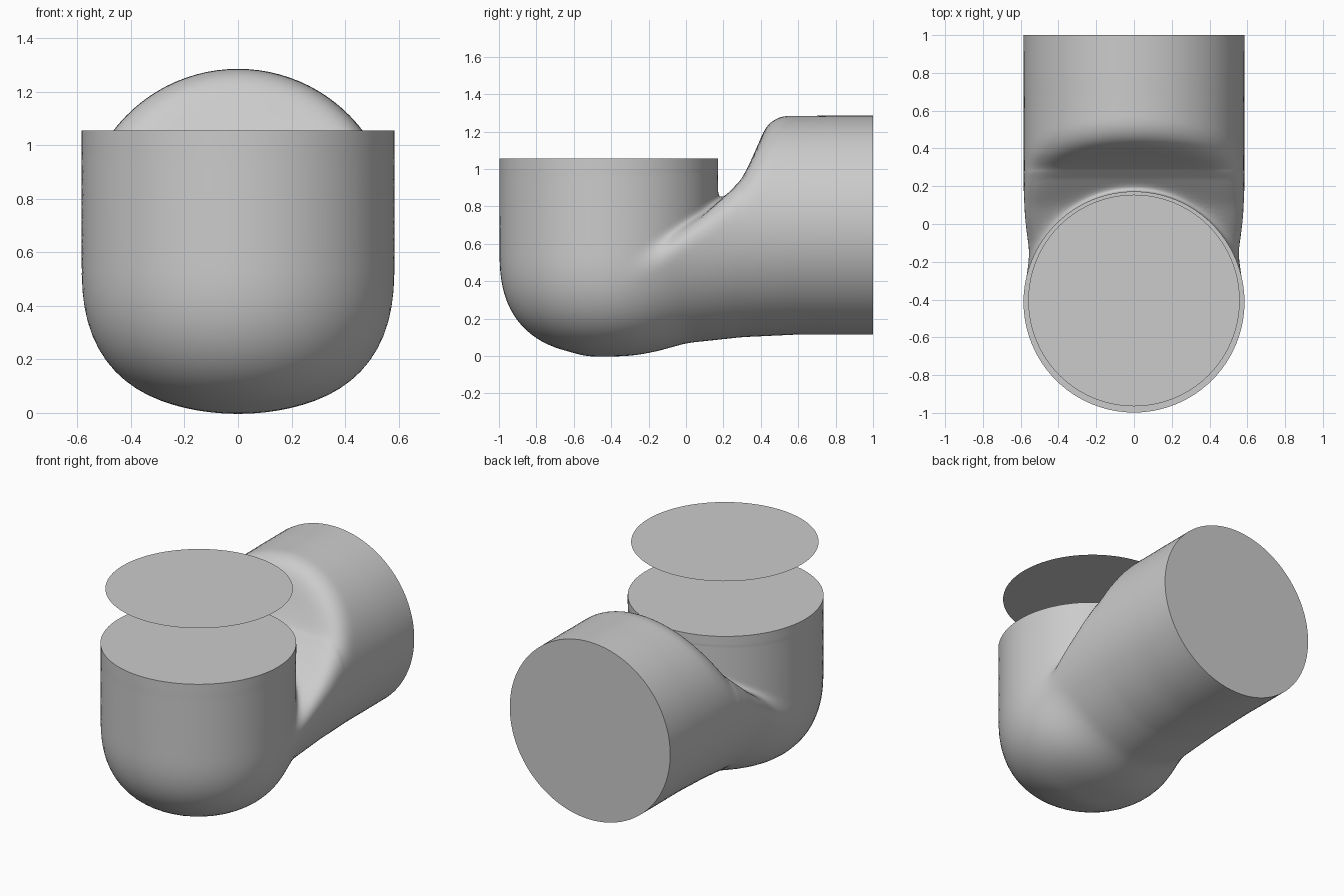
import bpy, bmesh, math

if "Cube" in bpy.data.objects:
    bpy.data.objects.remove(bpy.data.objects["Cube"])

R = 0.585            # radius of both pipe mouths
CUP_Y, PIPE_Z = -0.413, 0.70
TOP_Z = 1.055
SEG = 96

grey = bpy.data.materials.new("plain grey")
grey.diffuse_color = (0.6, 0.6, 0.6, 1)
grey.use_nodes = True
grey.node_tree.nodes["Principled BSDF"].inputs["Base Color"].default_value = grey.diffuse_color


def interp(pts, v):
    if v <= pts[0][0]:
        return pts[0][1]
    for (a, fa), (b, fb) in zip(pts, pts[1:]):
        if v <= b:
            return fa + (fb - fa) * (v - a) / (b - a)
    return pts[-1][1]


def smin(a, b, k):
    h = max(k - abs(a - b), 0) / k
    return min(a, b) - h * h * k / 4


# side profile of the pipe's sloped shoulder, and of its underside
SHOULDER = [(-0.7, -0.2), (-0.5, 0.2), (-0.3, 0.48), (-0.1, 0.62), (0.1, 0.76),
            (0.24, 0.885), (0.3, 0.95), (0.35, 1.05), (0.4, 1.165), (0.46, 1.33), (0.6, 1.75), (1.1, 3.0)]
FLOOR = [(-0.5, 0.01), (-0.3, 0.02), (0, 0.068), (0.3, 0.1), (0.6, 0.114), (1, 0.115)]


def field(x, y, z):
    # upright cup with a rounded bottom
    r = math.hypot(x, y - CUP_Y) / R
    low = max(0.55 - z, 0) / 0.545
    cup = ((r ** 2.5 + low ** 2.5) ** 0.4 - 1) * R
    # level pipe, trimmed by its shoulder
    dz = z - PIPE_Z
    if dz < 0:
        dz *= R / (PIPE_Z - interp(FLOOR, y))
    pipe = math.hypot(x, dz) - R
    slope = (interp(SHOULDER, y + 0.03) - interp(SHOULDER, y - 0.03)) / 0.06
    cut = (z - interp(SHOULDER, y)) / math.hypot(1, slope)
    pipe = -smin(-pipe, -cut, 0.11)
    return smin(cup, pipe, 0.05)


def surface_distance(c, d):
    # first crossing along a ray, refined by bisection
    at = lambda t: field(d[0] * t, c[0] + d[1] * t, c[1] + d[2] * t)
    t = 0.1
    while at(t) < 0 and t < 1.6:
        t += 0.03
    lo, hi = t - 0.03, t
    for _ in range(12):
        m = (lo + hi) / 2
        if at(m) < 0:
            lo = m
        else:
            hi = m
    return lo


# ring stations: straight cup, fan around the inner corner, straight pipe
PIV_Y, PIV_Z = 0.29, 0.99
stations = [(CUP_Y, TOP_Z - i * (TOP_Z - PIV_Z) / 4, 0) for i in range(4)]
for i in range(65):
    a = math.pi / 2 * i / 64
    d = (PIV_Y - CUP_Y) + (0.33 - PIV_Y + CUP_Y) * i / 64
    stations.append((PIV_Y - d * math.cos(a), PIV_Z - d * math.sin(a), a))
for i in range(1, 21):
    stations.append((PIV_Y + 0.31 * i / 20, 0.66, math.pi / 2))
for i in range(1, 9):
    stations.append((0.6 + 0.4 * i / 8, 0.66 + 0.04 * i / 8, math.pi / 2))

# elbow body
bm = bmesh.new()
rings = []
for cy, cz, a in stations:
    ring = []
    for s in range(SEG):
        b = 2 * math.pi * s / SEG
        d = (math.sin(b), math.cos(b) * math.cos(a), math.cos(b) * math.sin(a))
        t = surface_distance((cy, cz), d)
        ring.append(bm.verts.new((d[0] * t, cy + d[1] * t, cz + d[2] * t)))
    rings.append(ring)
for p, q in zip(rings, rings[1:]):
    for s in range(SEG):
        n = (s + 1) % SEG
        bm.faces.new((p[s], p[n], q[n], q[s]))
# soften the wall between the two mouths
inner = [v for ring in rings[5:-6] for v in ring]
for _ in range(3):
    bmesh.ops.smooth_vert(bm, verts=inner, factor=0.4,
                          use_axis_x=True, use_axis_y=True, use_axis_z=True)
# flat end caps
bm.faces.new(rings[0])
bm.faces.new(rings[-1])
bmesh.ops.recalc_face_normals(bm, faces=bm.faces)
mesh = bpy.data.meshes.new("elbow_body")
bm.to_mesh(mesh)
bm.free()
mesh.materials.append(grey)
body = bpy.data.objects.new("elbow_body", mesh)
bpy.context.collection.objects.link(body)
bpy.context.view_layer.objects.active = body
body.select_set(True)
bpy.ops.object.shade_smooth_by_angle(angle=math.radians(50))

# thin disc floating above the upright mouth
bpy.ops.mesh.primitive_circle_add(vertices=SEG, radius=0.56, fill_type='NGON',
                                  location=(0, -0.405, 1.41))
disc = bpy.context.object
disc.name = "floating_disc"
disc.data.materials.append(grey)
